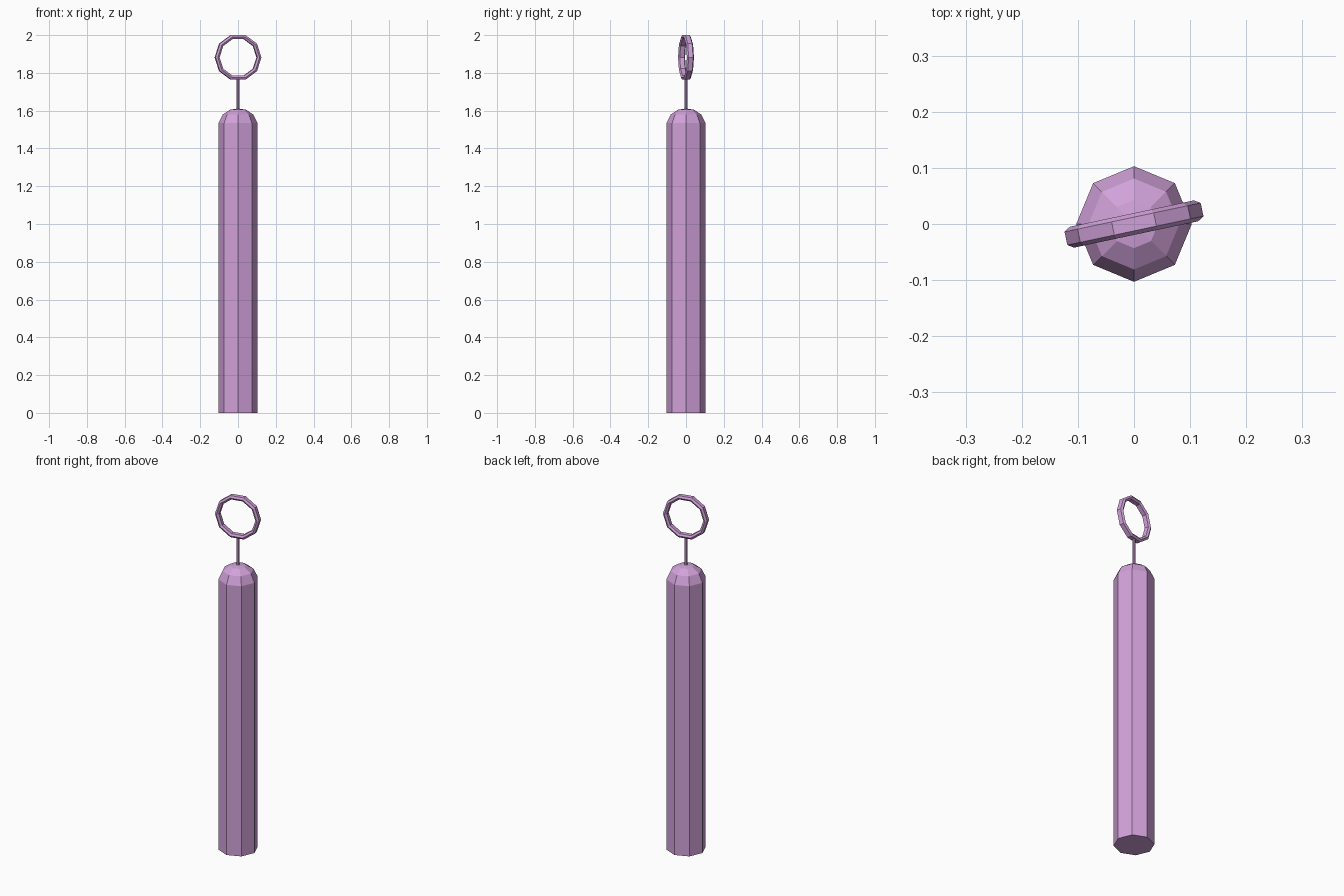
import bpy, bmesh, math

if "Cube" in bpy.data.objects:
    bpy.data.objects.remove(bpy.data.objects["Cube"])

mat = bpy.data.materials.new("soft_purple")
mat.diffuse_color = (0.64, 0.36, 0.70, 1.0)
mat.use_nodes = True
mat.node_tree.nodes["Principled BSDF"].inputs["Base Color"].default_value = mat.diffuse_color


def make_object(name, bm):
    bmesh.ops.recalc_face_normals(bm, faces=bm.faces)
    mesh = bpy.data.meshes.new(name)
    bm.to_mesh(mesh)
    bm.free()
    mesh.materials.append(mat)
    obj = bpy.data.objects.new(name, mesh)
    bpy.context.collection.objects.link(obj)
    return obj


def lathe(name, profile, sides, top_tip=None):
    """Spin a (radius, z) profile around z; cap the bottom and the top."""
    bm = bmesh.new()
    rings = [[bm.verts.new((r * math.cos(2 * math.pi * i / sides),
                            r * math.sin(2 * math.pi * i / sides), z))
              for i in range(sides)] for r, z in profile]
    for a, b in zip(rings, rings[1:]):
        for i in range(sides):
            j = (i + 1) % sides
            bm.faces.new((a[i], a[j], b[j], b[i]))
    bm.faces.new(rings[0][::-1])
    if top_tip is None:
        bm.faces.new(rings[-1])
    else:
        tip = bm.verts.new((0, 0, top_tip))
        for i in range(sides):
            bm.faces.new((rings[-1][i], rings[-1][(i + 1) % sides], tip))
    return make_object(name, bm)


def ring_loop(name, section, sides):
    """Upright ring: sweep a closed (radius, depth) section around y."""
    bm = bmesh.new()
    loops = [[bm.verts.new((r * math.cos(2 * math.pi * i / sides), y,
                            r * math.sin(2 * math.pi * i / sides)))
              for r, y in section] for i in range(sides)]
    n = len(section)
    for i in range(sides):
        a, b = loops[i], loops[(i + 1) % sides]
        for k in range(n):
            m = (k + 1) % n
            bm.faces.new((a[k], a[m], b[m], b[k]))
    return make_object(name, bm)


# Eight-sided body with a low faceted dome
lathe("body", [(0.103, 0), (0.103, 1.534), (0.081, 1.58), (0.043, 1.605)], 8, 1.612)

# Thin stem
lathe("stem", [(0.008, 1.59), (0.008, 1.775)], 8)

# Ten-sided ring with a flattened six-sided section, turned slightly about z
ring = ring_loop("top_ring", [(0.124, -0.012), (0.124, 0.012), (0.113, 0.019),
                              (0.102, 0.012), (0.102, -0.012), (0.113, -0.019)], 10)
ring.location = (0, 0, 1.882)
ring.rotation_euler = (0, 0, math.radians(12))
